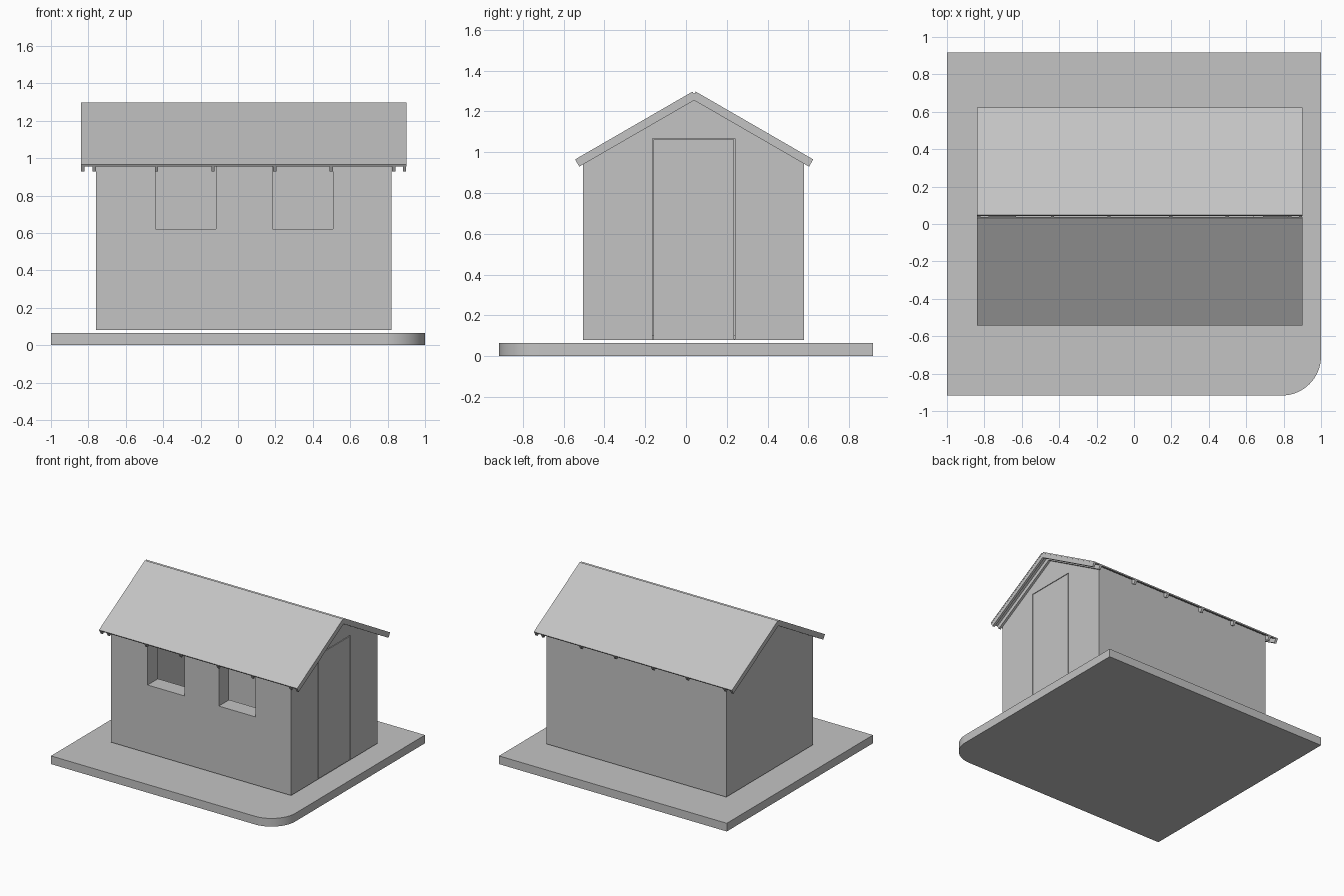
import bpy
import bmesh
from math import cos, sin, pi, radians, tan
from mathutils import Vector

cube = bpy.data.objects.get("Cube")
if cube:
    bpy.data.objects.remove(cube, do_unlink=True)

GREY = (0.55, 0.55, 0.55, 1)
grey = bpy.data.materials.new("plain grey")
grey.use_nodes = True
grey.diffuse_color = GREY
grey.node_tree.nodes["Principled BSDF"].inputs["Base Color"].default_value = GREY


def extrude(name, points, direction):
    """Solid made by extruding a closed outline along a direction."""
    bm = bmesh.new()
    face = bm.faces.new([bm.verts.new(p) for p in points])
    grown = bmesh.ops.extrude_face_region(bm, geom=[face])
    moved = [v for v in grown["geom"] if isinstance(v, bmesh.types.BMVert)]
    bmesh.ops.translate(bm, verts=moved, vec=Vector(direction))
    bmesh.ops.recalc_face_normals(bm, faces=bm.faces)
    mesh = bpy.data.meshes.new(name)
    bm.to_mesh(mesh)
    bm.free()
    mesh.materials.append(grey)
    obj = bpy.data.objects.new(name, mesh)
    bpy.context.collection.objects.link(obj)
    return obj


def prism(name, profile, x0, x1):
    """Outline in the y-z plane, extruded from x0 to x1."""
    return extrude(name, [(x0, y, z) for y, z in profile], (x1 - x0, 0, 0))


def box(name, x0, x1, y0, y1, z0, z1):
    return prism(name, [(y0, z0), (y1, z0), (y1, z1), (y0, z1)], x0, x1)


def select_only(obj):
    bpy.ops.object.select_all(action="DESELECT")
    bpy.context.view_layer.objects.active = obj
    obj.select_set(True)


def cut(target, cutter):
    cutter.hide_render = True
    mod = target.modifiers.new("cut", "BOOLEAN")
    mod.operation = "DIFFERENCE"
    mod.solver = "EXACT"
    mod.object = cutter
    select_only(target)
    bpy.ops.object.modifier_apply(modifier=mod.name)
    bpy.data.objects.remove(cutter, do_unlink=True)


# Base slab with one rounded corner
W, D, R = 1.0, 0.917, 0.21
outline = [(W, D, 0), (-W, D, 0), (-W, -D, 0)]
for i in range(17):
    a = -pi / 2 + i * pi / 32
    outline.append((W - R + R * cos(a), -D + R + R * sin(a), 0))
base = extrude("base_slab", outline, (0, 0, 0.065))
select_only(base)
bpy.ops.object.shade_smooth_by_angle(angle=radians(30))

# Roof dimensions
PITCH = radians(30)
RIDGE_Y, RIDGE_Z = 0.04, 1.302
ROOF_X0, ROOF_X1 = -0.84, 0.90
HALF = 0.584
SHEET, DEPTH = 0.01, 0.041


def roof_z(y, below=0.0):
    """Height of the roof plane, lowered by a thickness square to the slope."""
    return RIDGE_Z - abs(y - RIDGE_Y) * tan(PITCH) - below / cos(PITCH)


def slope_point(side, run, below):
    """Point at a run from the ridge, moved square to the slope."""
    y = RIDGE_Y + side * (run - below * sin(PITCH))
    return (y, RIDGE_Z - run * tan(PITCH) - below * cos(PITCH))


# Roof sheets, parted along the ridge
for side, label in ((-1, "front"), (1, "back")):
    prism("roof_sheet_" + label,
          [slope_point(side, r, b) for r, b in
           ((SHEET / 2 + 0.003, 0), (HALF, 0), (HALF, SHEET), (SHEET / 2 + 0.003, SHEET))],
          ROOF_X0, ROOF_X1)

# Rafter pairs
rafter = [slope_point(-1, HALF, DEPTH), slope_point(-1, HALF, SHEET),
          (RIDGE_Y, roof_z(RIDGE_Y, SHEET)),
          slope_point(1, HALF, SHEET), slope_point(1, HALF, DEPTH),
          (RIDGE_Y, roof_z(RIDGE_Y, DEPTH))]
for i, x in enumerate((-0.83, -0.768, -0.436, -0.134, 0.196, 0.498, 0.832, 0.89)):
    prism(f"rafter_{i + 1}", rafter, x - 0.009, x + 0.009)

# Hollow walls with gables
X0, X1, Y0, Y1, Z0 = -0.76, 0.82, -0.505, 0.58, 0.08
WALL = 0.13
top = SHEET + 0.002
walls = prism("walls", [(Y0, Z0), (Y1, Z0), (Y1, roof_z(Y1, top)),
                        (RIDGE_Y, roof_z(RIDGE_Y, top)), (Y0, roof_z(Y0, top))], X0, X1)
cut(walls, box("room_cutter", X0 + WALL, X1 - WALL, Y0 + WALL, Y1 - WALL, Z0 + 0.02, 1.5))

# Window openings in the front wall
for x0, x1 in ((-0.44, -0.118), (0.185, 0.508)):
    cut(walls, box("window_cutter", x0, x1, Y0 - 0.1, Y0 + WALL + 0.05, 0.62, 0.963))

# Door set flush in its opening, with a narrow gap
DY0, DY1, DTOP, GAP = -0.165, 0.24, 1.068, 0.005
cut(walls, box("door_cutter", X1 - WALL - 0.05, X1 + 0.1, DY0, DY1, Z0 + 0.003, DTOP))
box("door", X1 - 0.045, X1, DY0 + GAP, DY1 - GAP, Z0 + 0.004, DTOP - GAP)
